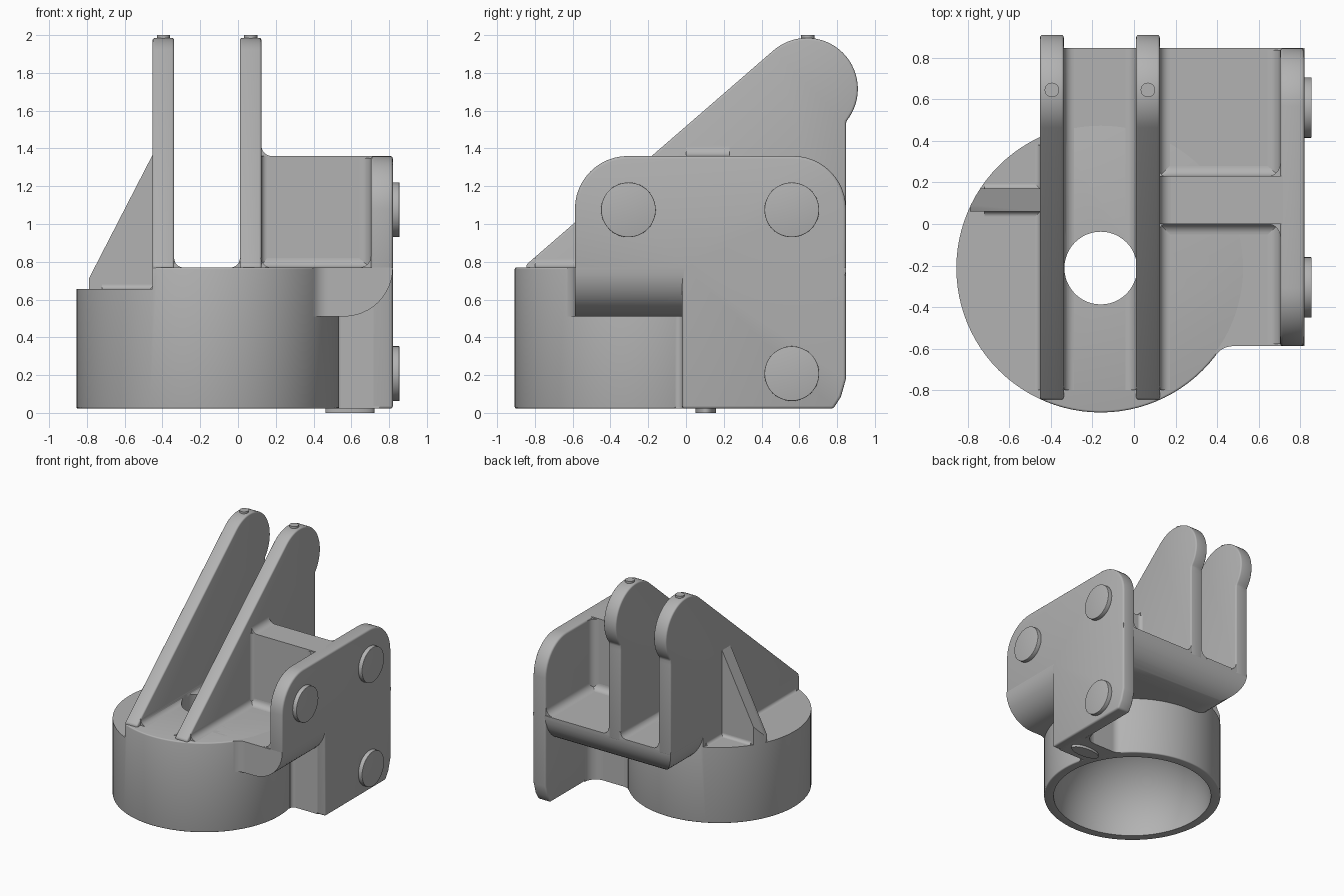
import bpy, bmesh, math
from math import sin, cos, pi, radians, degrees

if "Cube" in bpy.data.objects:
    bpy.data.objects.remove(bpy.data.objects["Cube"])

GREY = (0.45, 0.45, 0.45, 1)
mat = bpy.data.materials.new("plain_grey")
mat.use_nodes = True
mat.diffuse_color = GREY
mat.node_tree.nodes["Principled BSDF"].inputs["Base Color"].default_value = GREY

parts = []
HX, HY, HR = -0.16, -0.212, 0.695      # hub axis and radius
FLOOR, BASE, LEDGE, TOP = 0.77, 0.022, 0.655, 1.36
FRONT, BACK, SIDE, ROUND = -0.588, 0.847, 0.82, 0.26
ARM_X, ARM_W = (-0.452, 0.01), 0.114


def arc(cx, cy, r, a0, a1, n=12):
    angles = [radians(a0 + (a1 - a0) * i / n) for i in range(n + 1)]
    return [(cx + r * cos(a), cy + r * sin(a)) for a in angles]


def circle(cx, cy, r, n=48):
    return arc(cx, cy, r, 0, 360, n)[:-1]


def prism(name, pts, axis, lo, hi, bevel=0.0):
    """Extrude a 2D profile along an axis."""
    place = {"X": lambda a, b, t: (t, a, b),
             "Y": lambda a, b, t: (a, t, b),
             "Z": lambda a, b, t: (a, b, t)}[axis]
    bm = bmesh.new()
    rings = [[bm.verts.new(place(a, b, t)) for a, b in pts] for t in (lo, hi)]
    for ring in rings:
        bm.faces.new(ring)
    for i in range(len(pts)):
        j = (i + 1) % len(pts)
        bm.faces.new((rings[0][i], rings[0][j], rings[1][j], rings[1][i]))
    bmesh.ops.recalc_face_normals(bm, faces=bm.faces)
    mesh = bpy.data.meshes.new(name)
    bm.to_mesh(mesh)
    bm.free()
    mesh.materials.append(mat)
    obj = bpy.data.objects.new(name, mesh)
    bpy.context.collection.objects.link(obj)
    if bevel:
        mod = obj.modifiers.new("round_edges", "BEVEL")
        mod.width, mod.segments = bevel, 3
        mod.limit_method, mod.angle_limit = "ANGLE", radians(35)
    parts.append(obj)
    return obj


def rect(a0, b0, a1, b1):
    return [(a0, b0), (a1, b0), (a1, b1), (a0, b1)]


def fillet(name, ca, cb, sa, sb, r, axis, lo, hi):
    """Concave corner strip; sa and sb point away from the corner."""
    curve = [(ca + sa * r * (1 - cos(t * pi / 16)), cb + sb * r * (1 - sin(t * pi / 16)))
             for t in range(9)]
    back = 0.01
    pts = [(ca - sa * back, cb - sb * back), (ca - sa * back, cb + sb * r)] + curve
    return prism(name, pts + [(ca + sa * r, cb - sb * back)], axis, lo, hi)


def hub_blend(name, y, s, r, lo, hi):
    """Concave strip between the hub wall and a wall at y facing direction s."""
    cy = y + s * r
    a = math.asin((cy - HY) / (HR + r))
    cx = HX + (HR + r) * cos(a)
    pts = arc(cx, cy, r, 180 + degrees(a), 180 + 90 * s)
    pts += [(cx, y - s * 0.02), (HX + 0.94 * HR * cos(a), HY + 0.94 * HR * sin(a))]
    return prism(name, pts, "Z", lo, hi)


def boolean(obj, cutter, operation="DIFFERENCE"):
    mod = obj.modifiers.new("cut", "BOOLEAN")
    mod.object, mod.operation, mod.solver = cutter, operation, "EXACT"


# Cutters: domed cavity, centre hole, side step, hub outline and shelf rounding
bpy.ops.mesh.primitive_uv_sphere_add(segments=96, ring_count=48, radius=0.62,
                                     location=(HX, HY, BASE))
dome = bpy.context.object
dome.name = "cavity_cutter"
dome.data.materials.append(mat)
hole = prism("hole_cutter", circle(HX, HY, 0.175), "Z", 0.3, 0.9)
step = prism("step_cutter", rect(-1.2, -1.2, ARM_X[0], 1.2), "Z", LEDGE, 1.2)
outline = prism("outline_cutter", circle(HX, HY, HR, 96), "Z", -0.5, 2.5)
rounding = prism("rounding_cutter", arc(BACK - ROUND, FLOOR, ROUND, 270, 360, 16)
                 + [(BACK, 0.9), (-1, 0.9), (-1, 0.4), (BACK - ROUND - 0.01, 0.4)],
                 "X", -1.2, 1.2)
cutters = [dome, hole, step, outline, rounding]
for obj in cutters:
    obj.hide_render = True
parts.clear()

# Round hub
hub = prism("hub", circle(HX, HY, HR, 96), "Z", BASE, FLOOR, 0.01)
boolean(hub, step)

# Shelf, rounded underneath at both sides and the back
shelf = prism("shelf", [(ARM_X[0], FLOOR)] + arc(ARM_X[0] + ROUND, FLOOR, ROUND, 180, 270)
              + arc(SIDE - ROUND, FLOOR, ROUND, 270, 360), "Y", FRONT, BACK + 0.05)
boolean(shelf, rounding, "INTERSECT")
hub_blend("shelf_blend", FRONT, -1, 0.1, 0.51, FLOOR)

# Side plate with lower leg
plate = prism("side_plate", [(-0.02, BASE), (0.78, BASE), (0.82, 0.085), (BACK, 0.18)]
              + arc(BACK - 0.28, TOP - 0.28, 0.28, 0, 90)
              + arc(FRONT + 0.28, TOP - 0.28, 0.28, 90, 180)
              + [(FRONT, 0.755), (-0.02, 0.755)], "X", 0.703, SIDE, 0.015)

# Round pads on the side plate
for i, (y, z) in enumerate([(-0.305, 1.075), (0.56, 1.075), (0.56, 0.208)]):
    prism(f"side_pad_{i + 1}", circle(y, z, 0.145), "X", SIDE - 0.02, 0.855, 0.004)

# Webs joining the plate to the arm and to the hub
prism("upper_web", rect(0.1, 0.7, 0.75, TOP), "Y", 0.0, 0.23)
lower_web = prism("lower_web", rect(0.38, BASE, 0.75, 0.7), "Y", -0.02, 0.23)
hub_blend("lower_web_front_blend", -0.02, -1, 0.03, BASE, 0.6)
hub_blend("lower_web_back_blend", 0.23, 1, 0.08, BASE, 0.6)
fillet("lower_web_plate_fillet", 0.703, 0.23, -1, 1, 0.1, "Z", BASE, 0.6)
oval = [(0.592 + 0.13 * cos(a * pi / 24), 0.105 + 0.055 * sin(a * pi / 24)) for a in range(48)]
prism("foot_pad", oval, "Z", 0.0, BASE + 0.02)

# Twin arms with rounded ends and top pins
arm_profile = ([(-0.845, 0.74), (-0.845, 0.785)] + arc(0.64, 1.715, 0.27, 130.7, -40, 30)
               + [(BACK, 1.5), (BACK, 0.74)])
for side, x in zip(("right", "left"), ARM_X):
    prism(f"{side}_arm", arm_profile, "X", x, x + ARM_W, 0.012)
    prism(f"{side}_pin", circle(x + ARM_W / 2, 0.645, 0.035, 24), "Z", 1.9, 2.0)

# Triangular gusset on the low side of the hub
gusset = prism("gusset", [(-0.79, 0.6), (-0.79, 0.71), (-0.44, 1.39), (-0.44, 0.6)],
               "Y", 0.06, 0.17)
boolean(gusset, outline, "INTERSECT")

# Fillets along the shelf floor
OUTER = ARM_X[1] + ARM_W
slot_fillets = [
    fillet("slot_fillet_right", ARM_X[0] + ARM_W, FLOOR, 1, 1, 0.05, "Y", -0.8, BACK),
    fillet("slot_fillet_left", ARM_X[1], FLOOR, -1, 1, 0.05, "Y", -0.8, BACK)]
fillet("arm_floor_fillet", OUTER, FLOOR, 1, 1, 0.05, "Y", -0.8, BACK)
fillet("plate_floor_fillet", 0.703, FLOOR, -1, 1, 0.06, "Y", FRONT + 0.01, BACK - 0.01)
fillet("ledge_fillet", ARM_X[0], LEDGE, -1, 1, 0.025, "Y", -0.8, 0.38)
fillet("web_top_fillet", OUTER, TOP, 1, 1, 0.055, "Y", 0.0, 0.23)

# Fillets around the web
for name, y, s in (("front", 0.0, -1), ("back", 0.23, 1)):
    fillet(f"web_floor_fillet_{name}", y, FLOOR, s, 1, 0.05, "X", OUTER, 0.7)
    fillet(f"web_arm_fillet_{name}", OUTER, y, 1, s, 0.03, "Z", FLOOR, TOP)
    fillet(f"web_plate_fillet_{name}", 0.703, y, -1, s, 0.06, "Z", FLOOR, TOP - 0.01)
for name, y, s in (("front", 0.06, -1), ("back", 0.17, 1)):
    fillet(f"gusset_fillet_{name}", y, LEDGE, s, 1, 0.025, "X", -0.72, ARM_X[0])

# Open the cavity and hole through everything that crosses them
for obj in [hub, shelf, lower_web] + slot_fillets:
    boolean(obj, dome)
    boolean(obj, hole)

# Bake the modifiers, drop the cutters and shade
bpy.ops.object.select_all(action="DESELECT")
for obj in parts:
    obj.select_set(True)
bpy.context.view_layer.objects.active = hub
bpy.ops.object.convert(target="MESH")
for obj in cutters:
    bpy.data.objects.remove(obj)
bpy.ops.object.shade_smooth_by_angle(angle=radians(32))
